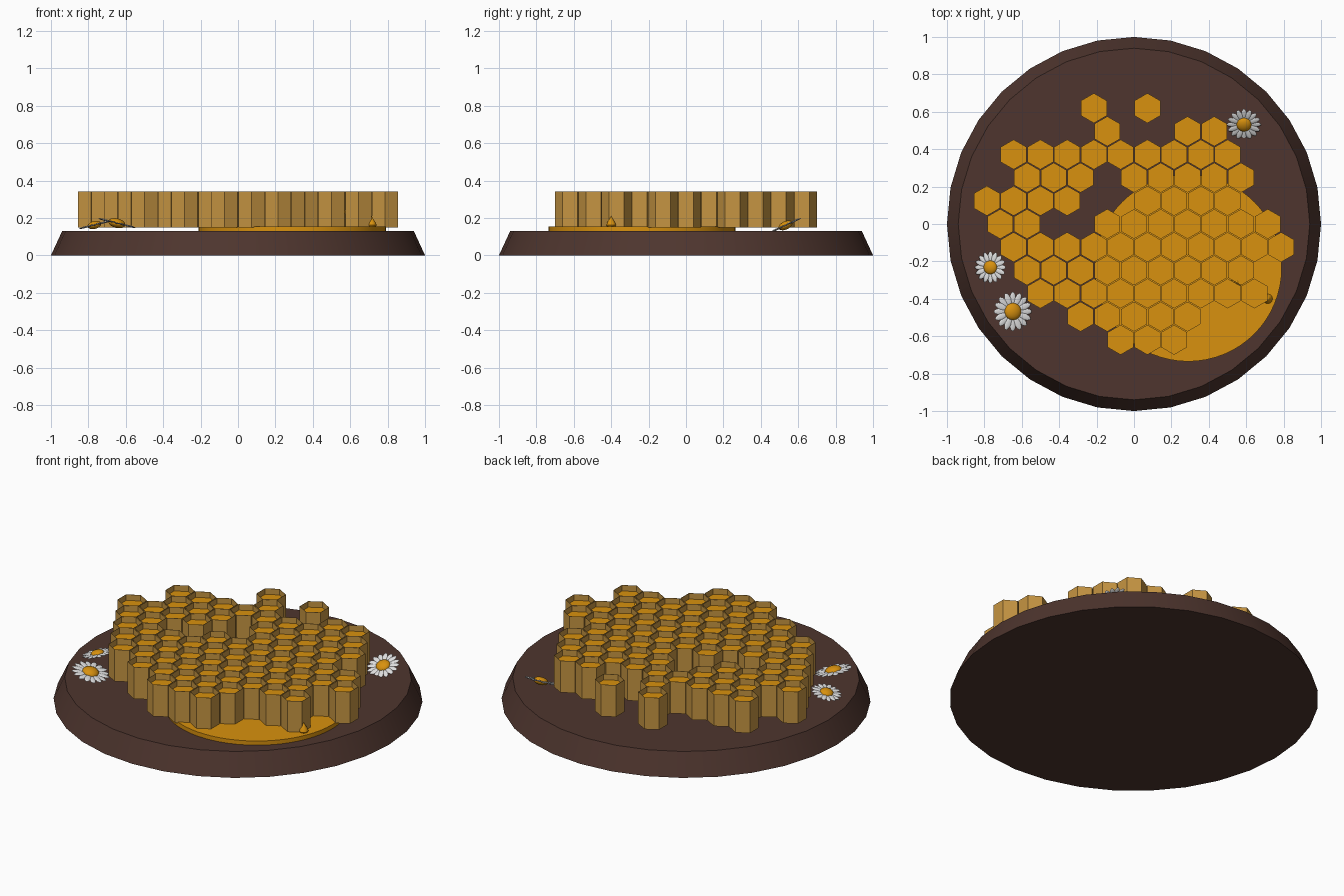
import bpy, bmesh, math
from mathutils import Matrix, Vector

if "Cube" in bpy.data.objects:
    bpy.data.objects.remove(bpy.data.objects["Cube"])


def material(name, rgb):
    m = bpy.data.materials.new(name)
    lin = [(c / 255 / 12.92) if c < 11 else ((c / 255 + 0.055) / 1.055) ** 2.4 for c in rgb]
    m.diffuse_color = (*lin, 1)
    m.use_nodes = True
    m.node_tree.nodes["Principled BSDF"].inputs["Base Color"].default_value = m.diffuse_color
    return m


WOOD = material("dark wood", (78, 53, 46))
HONEY = material("honey", (216, 145, 14))
WAX = material("wax", (198, 149, 66))
PETAL = material("petal white", (222, 222, 222))


def finish(name, bm, mats, smooth=True):
    mesh = bpy.data.meshes.new(name)
    bm.to_mesh(mesh)
    bm.free()
    ob = bpy.data.objects.new(name, mesh)
    bpy.context.collection.objects.link(ob)
    for m in mats:
        mesh.materials.append(m)
    if smooth:
        bpy.context.view_layer.objects.active = ob
        ob.select_set(True)
        bpy.ops.object.shade_smooth_by_angle(angle=math.radians(35))
        ob.select_set(False)
    return ob


def frustum(name, x, y, z0, z1, r0, r1, seg, mat):
    bm = bmesh.new()
    bmesh.ops.create_cone(bm, cap_ends=True, segments=seg, radius1=r0, radius2=r1,
                          depth=z1 - z0, matrix=Matrix.Translation((x, y, (z0 + z1) / 2)))
    return finish(name, bm, [mat])


# Round wooden board and honey puddle
frustum("board", 0, 0, 0, 0.13, 1.0, 0.94, 32, WOOD)
frustum("honey_puddle", 0.29, -0.235, 0.125, 0.155, 0.5, 0.5, 64, HONEY)

# Comb: row number -> spans of columns (odd rows sit on half columns)
PITCH, RADIUS = 0.143, 0.08
BOTTOM, TOP, FILL = 0.15, 0.34, 0.305
ROWS = {
    5: [(-1.5, -1.5), (0.5, 0.5)],
    4: [(-1, -1), (2, 3)],
    3: [(-4.5, 3.5)],
    2: [(-4, -2), (0, 4)],
    1: [(-5.5, -2.5), (0.5, 3.5)],
    0: [(-5, -4), (-1, 5)],
    -1: [(-4.5, 5.5)],
    -2: [(-4, 4)],
    -3: [(-3.5, 4.5)],
    -4: [(-2, 2)],
    -5: [(-0.5, 1.5)],
}


def add_cell(bm, x, y):
    """Open wax cup with a honey surface just below its rim."""
    def ring(z, r):
        return [bm.verts.new((x + r * math.cos(math.radians(30 + 60 * i)),
                              y + r * math.sin(math.radians(30 + 60 * i)), z)) for i in range(6)]
    inner = RADIUS - 0.002
    rings = [ring(BOTTOM, RADIUS), ring(TOP, RADIUS), ring(TOP, inner), ring(FILL, inner)]
    for a, b in zip(rings, rings[1:]):
        for i in range(6):
            j = (i + 1) % 6
            bm.faces.new((a[i], a[j], b[j], b[i]))
    bm.faces.new(rings[0][::-1])
    bm.faces.new(rings[-1]).material_index = 1


comb = bmesh.new()
for row, spans in ROWS.items():
    for first, last in spans:
        for k in range(int(last - first) + 1):
            add_cell(comb, (first + k) * PITCH, row * PITCH * math.sqrt(3) / 2)
finish("honeycomb", comb, [WAX, HONEY], smooth=False)


# Honey drops: round belly drawn up to a point
def drop(name, x, y, z, r, h):
    profile = [(0, 0), (0.75, 0.08), (1, 0.25), (0.8, 0.48), (0.35, 0.75), (0, 1)]
    bm = bmesh.new()
    vs = [bm.verts.new((x + a * r, y, z + b * h)) for a, b in profile]
    edges = [bm.edges.new(p) for p in zip(vs, vs[1:])]
    bmesh.ops.spin(bm, geom=vs + edges, cent=(x, y, 0), axis=(0, 0, 1),
                   angle=math.tau, steps=12, use_merge=False)
    bmesh.ops.remove_doubles(bm, verts=bm.verts, dist=0.0005)
    bmesh.ops.recalc_face_normals(bm, faces=bm.faces)
    finish(name, bm, [HONEY])


drop("honey_drop_front", 0.715, -0.4, 0.145, 0.026, 0.065)
drop("honey_drop_comb", 0.55, -0.31, 0.2, 0.03, 0.125)


# Daisies: a ring of flat petals around a domed centre
def daisy(name, loc, r, tilt_x, tilt_y, petals=16):
    place = (Matrix.Translation(loc) @ Matrix.Rotation(math.radians(tilt_x), 4, 'X')
             @ Matrix.Rotation(math.radians(tilt_y), 4, 'Y'))
    bm = bmesh.new()
    for i in range(petals):
        turn = Matrix.Rotation(math.tau * i / petals, 4, 'Z')
        m = (place @ turn @ Matrix.Translation((r * 0.66, 0, 0.002 * (i % 2)))
             @ Matrix.Diagonal((r * 0.34, r * 0.16, 0.004, 1)))
        bmesh.ops.create_uvsphere(bm, u_segments=10, v_segments=6, radius=1, matrix=m)
    finish(name + "_petals", bm, [PETAL])
    bm = bmesh.new()
    bmesh.ops.create_uvsphere(bm, u_segments=16, v_segments=10, radius=1,
                              matrix=place @ Matrix.Diagonal((r * 0.44, r * 0.44, r * 0.24, 1)))
    finish(name + "_centre", bm, [HONEY])


daisy("back_daisy", (0.588, 0.532, 0.16), 0.092, 25, 0)
daisy("left_daisy", (-0.768, -0.232, 0.162), 0.086, 0, -14)
daisy("front_daisy", (-0.648, -0.468, 0.172), 0.106, 0, 14)
